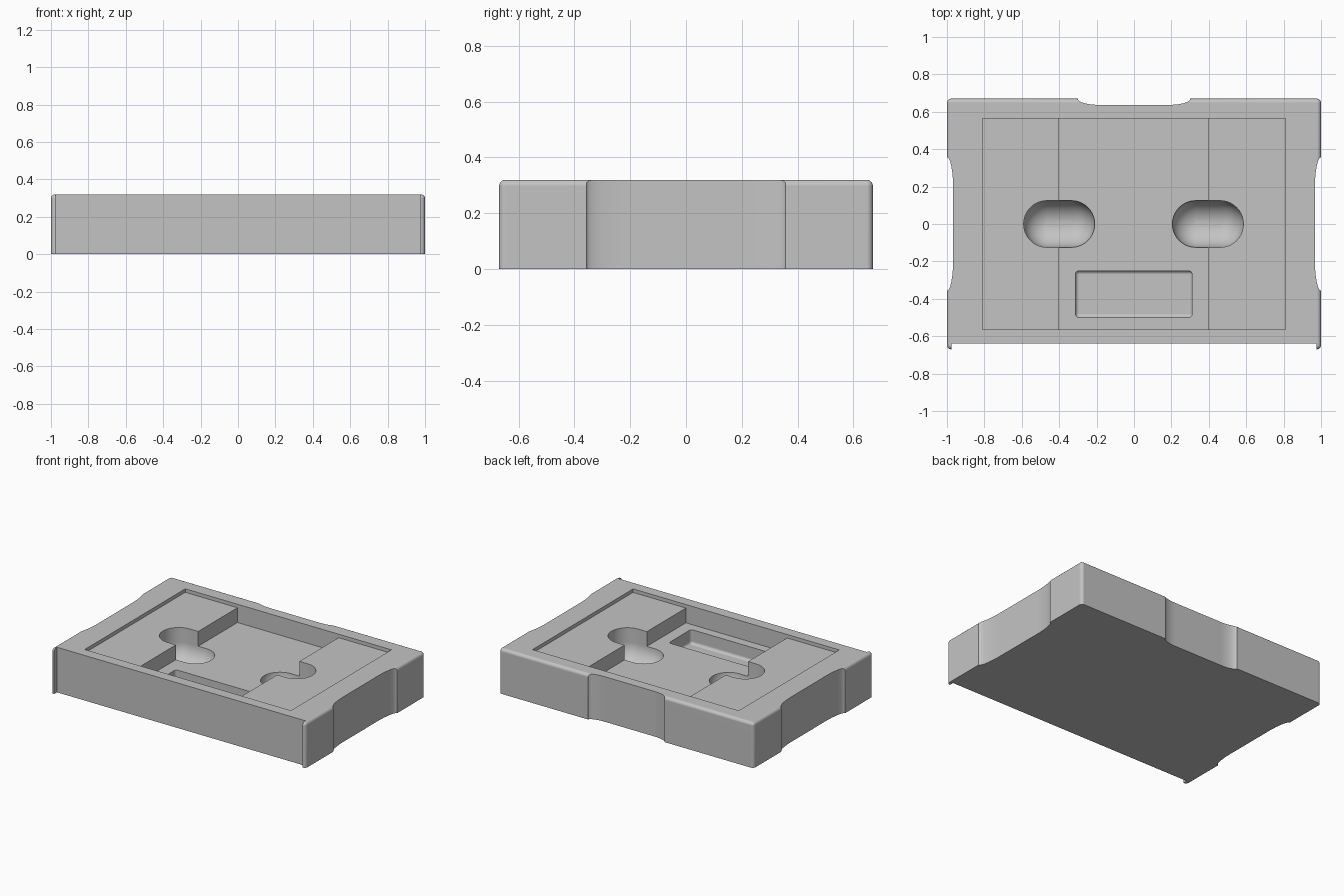
import bpy, bmesh
from math import sin, cos, pi, radians
from mathutils import Matrix

cube = bpy.data.objects.get("Cube")
if cube:
    bpy.data.objects.remove(cube, do_unlink=True)

TOP = 0.32
TRAY_FLOOR = 0.295
WELL_FLOOR = 0.19

grey = bpy.data.materials.new("plain grey")
grey.use_nodes = True
colour = (0.55, 0.55, 0.55, 1)
grey.diffuse_color = colour
grey.node_tree.nodes["Principled BSDF"].inputs["Base Color"].default_value = colour


def finish(bm, name):
    bmesh.ops.recalc_face_normals(bm, faces=bm.faces)
    mesh = bpy.data.meshes.new(name)
    bm.to_mesh(mesh)
    bm.free()
    mesh.materials.append(grey)
    obj = bpy.data.objects.new(name, mesh)
    bpy.context.collection.objects.link(obj)
    return obj


def box(name, x0, x1, y0, y1, z0, z1, radius=0, sharp_z=None):
    """Box with rounded edges, except around the face at height sharp_z."""
    bm = bmesh.new()
    bmesh.ops.create_cube(bm, size=1)
    bmesh.ops.scale(bm, vec=(x1 - x0, y1 - y0, z1 - z0), verts=bm.verts)
    bmesh.ops.translate(bm, vec=((x0 + x1) / 2, (y0 + y1) / 2, (z0 + z1) / 2), verts=bm.verts)
    if radius:
        edges = [e for e in bm.edges
                 if not all(abs(v.co.z - sharp_z) < 1e-4 for v in e.verts)]
        bmesh.ops.bevel(bm, geom=edges, offset=radius, segments=5, profile=0.5,
                        affect='EDGES', clamp_overlap=True)
    return finish(bm, name)


def grip_cutter(name, half, inner, depth, distance, angle):
    """Upright prism that hollows one side with elliptical run-outs."""
    steps = 14
    arc = [(inner + (half - inner) * cos(pi / 2 * i / steps),
            distance - depth * sin(pi / 2 * i / steps)) for i in range(steps + 1)]
    outline = [(half, distance + 0.1)] + arc
    outline += [(-u, v) for u, v in reversed(outline)]
    bm = bmesh.new()
    face = bm.faces.new([bm.verts.new((u, v, -0.1)) for u, v in outline])
    top = bmesh.ops.extrude_face_region(bm, geom=[face])["geom"]
    bmesh.ops.translate(bm, vec=(0, 0, 0.6),
                        verts=[g for g in top if isinstance(g, bmesh.types.BMVert)])
    bmesh.ops.transform(bm, matrix=Matrix.Rotation(angle, 4, 'Z'), verts=bm.verts)
    return finish(bm, name)


def scoop_cutter(name, centre_x, radius=0.125, offset=0.065):
    """Upright slot with a round capsule-shaped bottom."""
    bm = bmesh.new()
    rings, sides = 10, 20
    for end in (-1, 1):
        x0 = centre_x + end * offset
        bm.verts.new((x0, 0, WELL_FLOOR - radius))
        for i in range(sides + 1):
            a = pi * i / sides - pi / 2
            dx, dy = end * cos(a) * radius, sin(a) * radius
            bm.verts.new((x0 + dx, dy, 0.5))
            for j in range(rings):
                b = pi / 2 * j / rings
                bm.verts.new((x0 + dx * cos(b), dy * cos(b), WELL_FLOOR - radius * sin(b)))
    bmesh.ops.convex_hull(bm, input=bm.verts)
    bmesh.ops.delete(bm, geom=[v for v in bm.verts if not v.link_faces], context='VERTS')
    bmesh.ops.dissolve_limit(bm, angle_limit=radians(0.5), verts=bm.verts, edges=bm.edges)
    return finish(bm, name)


# Rounded block with a sharp bottom edge
body = box("case_body", -1, 1, -0.67, 0.67, 0, TOP, 0.022, 0)

cutters = [
    # Front recess leaving a thin lip at each corner
    box("front_recess", -0.976, 0.976, -0.9, -0.638, -0.1, 0.5),
    # Hollow grips in the back and both ends
    grip_cutter("back_grip", 0.30, 0.19, 0.033, 0.67, 0),
    grip_cutter("left_grip", 0.357, 0.19, 0.033, 1, -pi / 2),
    grip_cutter("right_grip", 0.357, 0.19, 0.033, 1, pi / 2),
    # Shallow tray, deeper middle well and small rounded compartment
    box("tray", -0.81, 0.81, -0.563, 0.565, TRAY_FLOOR, 0.5),
    box("well", -0.4, 0.395, -0.563, 0.565, WELL_FLOOR, 0.5),
    box("compartment", -0.313, 0.311, -0.5, -0.25, 0.09, 0.45, 0.02, 0.45),
    # Finger scoops
    scoop_cutter("right_scoop", -0.4),
    scoop_cutter("left_scoop", 0.395),
]
for cutter in cutters:
    cutter.hide_render = True
    mod = body.modifiers.new(cutter.name, 'BOOLEAN')
    mod.operation = 'DIFFERENCE'
    mod.solver = 'EXACT'
    mod.object = cutter

# Bake the cuts and remove the cutters
bpy.context.view_layer.update()
graph = bpy.context.evaluated_depsgraph_get()
carved = bpy.data.meshes.new_from_object(body.evaluated_get(graph))
body.modifiers.clear()
body.data = carved
carved.materials.clear()
carved.materials.append(grey)
for poly in carved.polygons:
    poly.material_index = 0
for cutter in cutters:
    bpy.data.objects.remove(cutter, do_unlink=True)

# Smooth curves, crisp edges
bpy.ops.object.select_all(action='DESELECT')
body.select_set(True)
bpy.context.view_layer.objects.active = body
bpy.ops.object.shade_smooth_by_angle(angle=radians(30))
weighted = body.modifiers.new("even_shading", 'WEIGHTED_NORMAL')
weighted.keep_sharp = True
